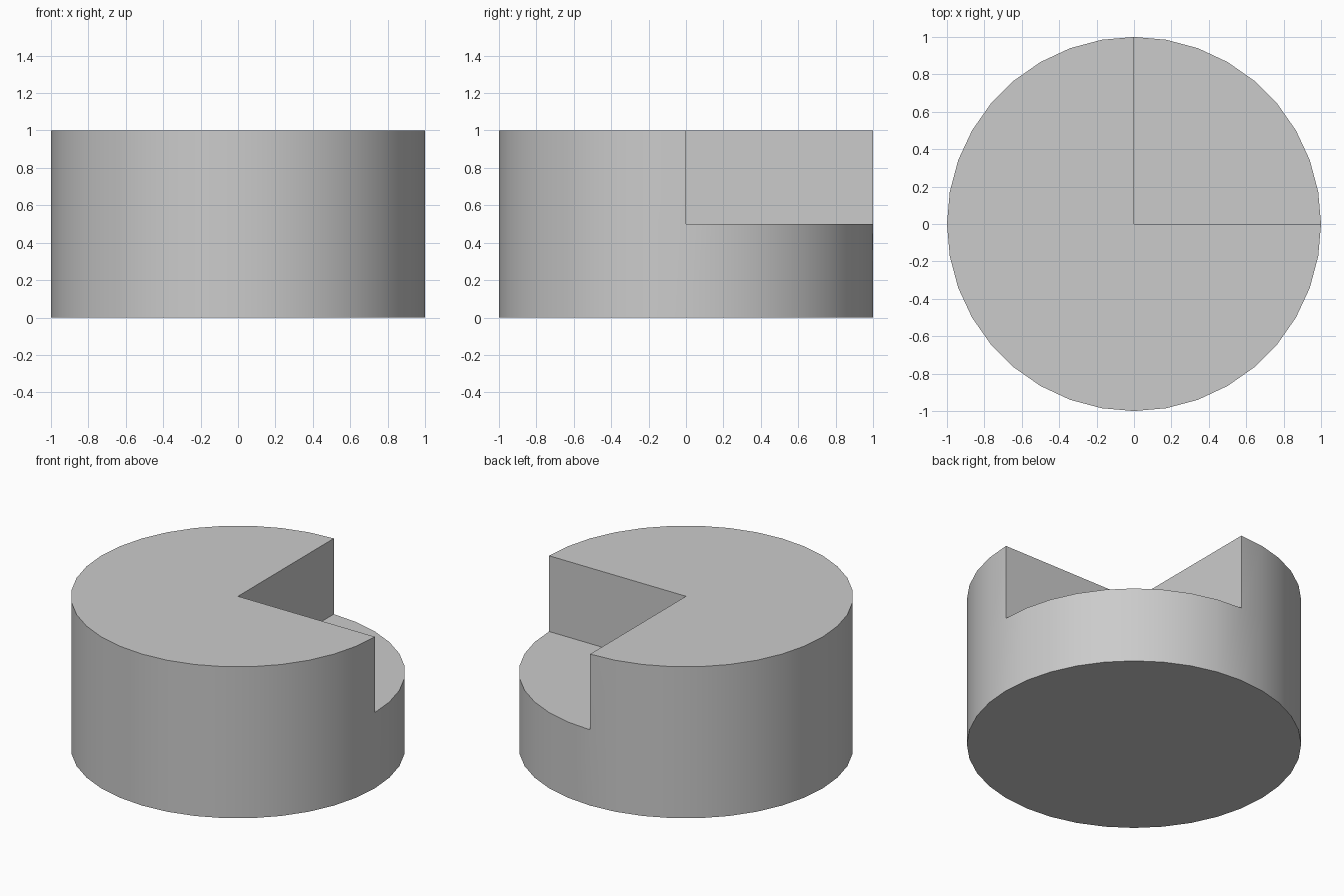
import bpy
import bmesh
from math import cos, sin, tau, radians

cube = bpy.data.objects.get("Cube")
if cube:
    bpy.data.objects.remove(cube, do_unlink=True)

SIDES = 36
QUARTER = SIDES // 4
RADIUS, STEP, HEIGHT = 1.0, 0.5, 1.0

# Plain grey material
grey = bpy.data.materials.new("light_grey")
grey.use_nodes = True
colour = (0.6, 0.6, 0.6, 1)
grey.diffuse_color = colour
grey.node_tree.nodes["Principled BSDF"].inputs["Base Color"].default_value = colour

bm = bmesh.new()


def ring(z, first=0):
    """Rim vertices at height z, from segment first round to the full turn."""
    return [bm.verts.new((RADIUS * cos(tau * i / SIDES), RADIUS * sin(tau * i / SIDES), z))
            for i in range(first, SIDES + (1 if first else 0))]


def wall(lower, upper):
    """Strip of quads between two matching rims."""
    for i in range(len(lower) - 1):
        bm.faces.new((lower[i], lower[i + 1], upper[i + 1], upper[i]))


bottom, middle = ring(0), ring(STEP)
top = ring(HEIGHT, QUARTER)
step_centre = bm.verts.new((0, 0, STEP))
top_centre = bm.verts.new((0, 0, HEIGHT))
closed_middle = middle + middle[:1]

# Full lower disc
bm.faces.new(bottom[::-1])
wall(bottom + bottom[:1], closed_middle)

# Floor of the quarter notch
bm.faces.new([step_centre] + middle[:QUARTER + 1])

# Three-quarter upper disc
wall(closed_middle[QUARTER:], top)
bm.faces.new([top_centre] + top)

# Two upright notch walls
bm.faces.new((step_centre, middle[QUARTER], top[0], top_centre))
bm.faces.new((middle[0], step_centre, top_centre, top[-1]))

bmesh.ops.recalc_face_normals(bm, faces=bm.faces[:])
mesh = bpy.data.meshes.new("notched_cylinder")
bm.to_mesh(mesh)
bm.free()
mesh.materials.append(grey)

body = bpy.data.objects.new("notched_cylinder", mesh)
bpy.context.collection.objects.link(body)
bpy.ops.object.select_all(action="DESELECT")
body.select_set(True)
bpy.context.view_layer.objects.active = body
bpy.ops.object.shade_smooth_by_angle(angle=radians(30))
